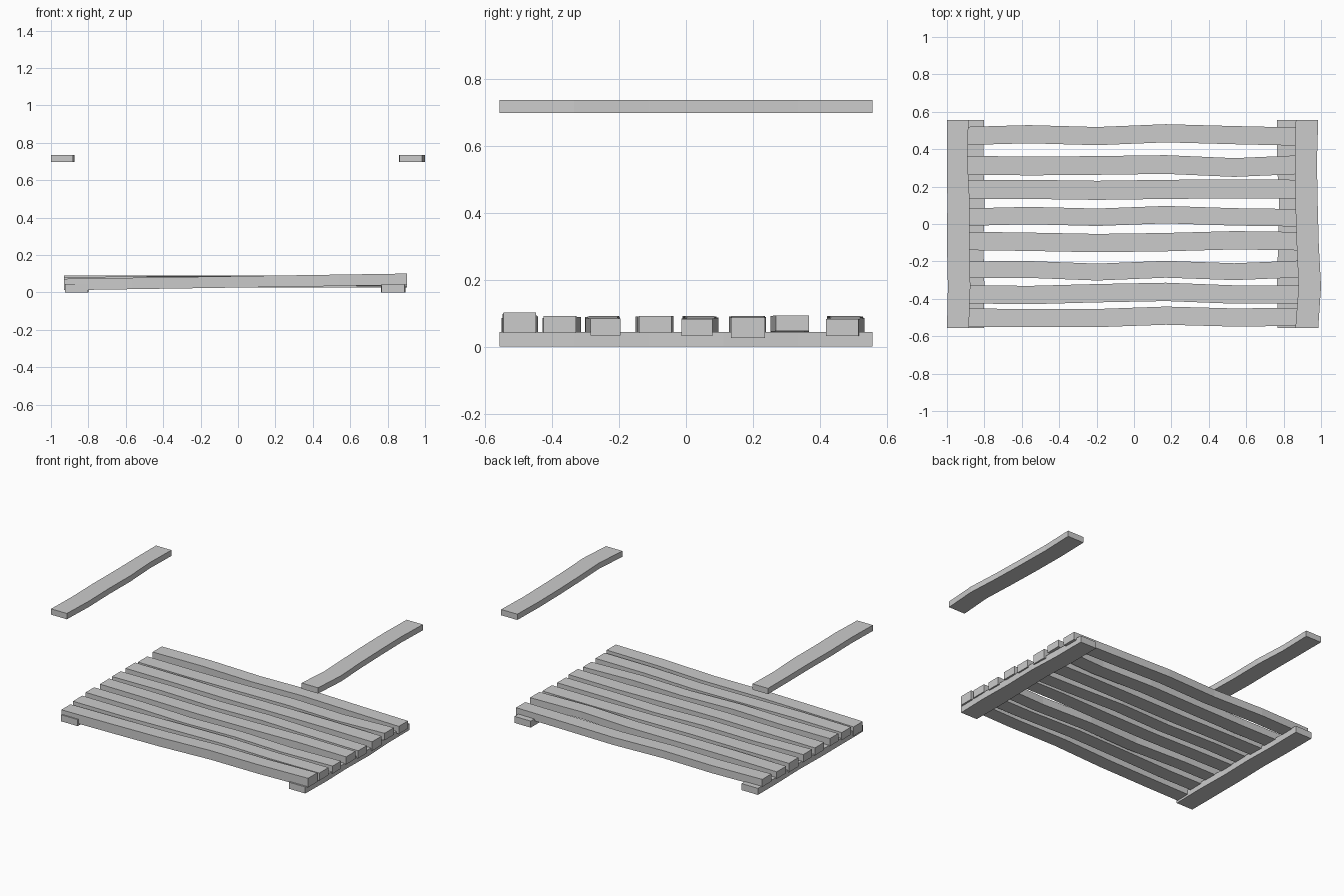
import bpy
import bmesh


def board(name, along, start, end, lows, highs, bottom, top):
    """Wavy box along an axis; bottom and top are (start, end) heights."""
    bm = bmesh.new()
    rings = []
    n = len(lows) - 1
    for i, (lo, hi) in enumerate(zip(lows, highs)):
        t = i / n
        s = start + (end - start) * t
        zb = bottom[0] + (bottom[1] - bottom[0]) * t
        zt = top[0] + (top[1] - top[0]) * t
        ring = []
        for side, z in ((lo, zb), (hi, zb), (hi, zt), (lo, zt)):
            co = (s, side, z) if along == 'x' else (side, s, z)
            ring.append(bm.verts.new(co))
        rings.append(ring)
    for a, b in zip(rings, rings[1:]):
        for k in range(4):
            m = (k + 1) % 4
            bm.faces.new((a[k], a[m], b[m], b[k]))
    bm.faces.new(rings[0])
    bm.faces.new(rings[-1])
    bmesh.ops.recalc_face_normals(bm, faces=bm.faces)
    mesh = bpy.data.meshes.new(name)
    bm.to_mesh(mesh)
    bm.free()
    obj = bpy.data.objects.new(name, mesh)
    bpy.context.collection.objects.link(obj)
    return obj


# Deck slats: centre y, width, sideways wobble (hundredths),
# bottom height at left and right, thickness
slats = [
    (-0.500, 0.097, (0, -0.3, -0.3, 1.0, 0, 0.4), 0.012, 0.040, 0.061),
    (-0.375, 0.098, (0, -0.5, 0.5, 1.2, -0.2, -0.2), 0.032, 0.040, 0.051),
    (-0.245, 0.090, (0, 0.2, -1.2, 0.3, -1.0, 0.5), 0.040, 0.033, 0.051),
    (-0.092, 0.098, (0.2, -0.3, -1.0, -0.5, 0.5, 0), 0.038, 0.040, 0.051),
    (0.036, 0.093, (0, 0.9, 0, 1.4, 0.2, -0.3), 0.040, 0.032, 0.051),
    (0.183, 0.102, (0.2, 0.2, -0.3, 0.2, 0.5, 0.2), 0.030, 0.026, 0.061),
    (0.313, 0.100, (0.2, -0.3, 0, 0.5, -1.1, 0.5), 0.036, 0.046, 0.047),
    (0.470, 0.097, (0, 1.0, 0, 1.5, 0.5, -0.3), 0.040, 0.031, 0.051),
]
for i, (y, width, wobble, zl, zr, thick) in enumerate(slats):
    board(f"slat_{i + 1}", 'x', -0.93, 0.903,
          [y + w / 100 - width / 2 for w in wobble],
          [y + w / 100 + width / 2 for w in wobble],
          (zl, zr), (zl + thick, zr + thick))

# Cross runners under the deck, front to back
board("left_runner", 'y', -0.557, 0.557,
      (-0.925, -0.925, -0.925, -0.92, -0.925, -0.925),
      (-0.803, -0.80, -0.805, -0.80, -0.805, -0.803), (0, 0), (0.044, 0.044))
board("right_runner", 'y', -0.557, 0.557,
      (0.768, 0.765, 0.77, 0.775, 0.765, 0.765),
      (0.89, 0.895, 0.89, 0.895, 0.885, 0.885), (0, 0), (0.044, 0.044))

# Raised side planks
board("left_raised_plank", 'y', -0.557, 0.557,
      (-1.0, -0.995, -1.0, -0.998, -1.0, -1.0),
      (-0.883, -0.875, -0.88, -0.878, -0.89, -0.885),
      (0.697, 0.697), (0.736, 0.736))
board("right_raised_plank", 'y', -0.557, 0.557,
      (0.863, 0.88, 0.87, 0.863, 0.86, 0.865),
      (0.985, 1.0, 0.988, 0.982, 0.978, 0.985),
      (0.697, 0.697), (0.736, 0.736))
